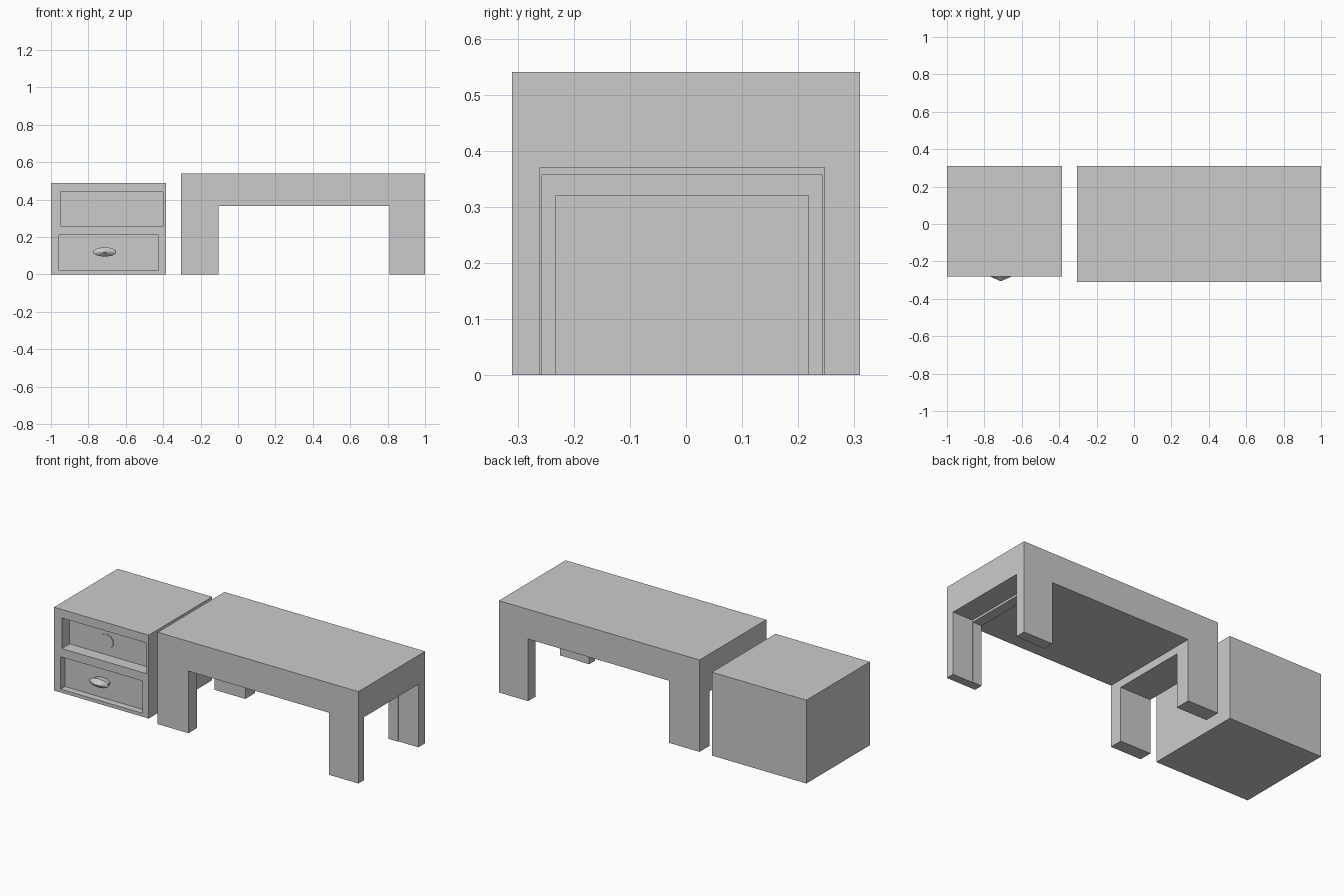
import bpy, bmesh
from math import radians
from mathutils import Matrix

if "Cube" in bpy.data.objects:
    bpy.data.objects.remove(bpy.data.objects["Cube"])


def add_mesh(name, bm):
    bmesh.ops.recalc_face_normals(bm, faces=bm.faces)
    mesh = bpy.data.meshes.new(name)
    bm.to_mesh(mesh)
    bm.free()
    obj = bpy.data.objects.new(name, mesh)
    bpy.context.collection.objects.link(obj)
    return obj


def box(name, x, y, z):
    bm = bmesh.new()
    bmesh.ops.create_cube(bm, size=1)
    for v in bm.verts:
        for i, (lo, hi) in enumerate((x, y, z)):
            v.co[i] = hi if v.co[i] > 0 else lo
    return add_mesh(name, bm)


def cut(target, name, x, y, z):
    cutter = box(name, x, y, z)
    cutter.hide_render = True
    cutter.hide_viewport = True
    cutter.display_type = 'WIRE'
    mod = target.modifiers.new(name, 'BOOLEAN')
    mod.operation = 'DIFFERENCE'
    mod.solver = 'EXACT'
    mod.object = cutter


def cone(name, segments, r1, r2, depth, loc, scale=(1, 1, 1)):
    # Cone or cylinder whose r2 end points to the front
    bm = bmesh.new()
    bmesh.ops.create_cone(bm, cap_ends=True, segments=segments,
                          radius1=r1, radius2=r2, depth=depth)
    m = (Matrix.Translation(loc) @ Matrix.Diagonal((*scale, 1))
         @ Matrix.Rotation(radians(90), 4, 'X'))
    bmesh.ops.transform(bm, matrix=m, verts=bm.verts)
    bmesh.ops.remove_doubles(bm, verts=bm.verts, dist=1e-5)
    return add_mesh(name, bm)


# Table: one block with openings cut between the four legs
table = box("table", (-0.305, 1.0), (-0.31, 0.31), (0, 0.54))
cut(table, "long_opening_cutter", (-0.105, 0.81), (-0.5, 0.5), (-0.1, 0.365))
cut(table, "left_opening_cutter", (-0.4, 0.0), (-0.232, 0.218), (-0.1, 0.32))
cut(table, "right_inner_cutter", (0.7, 0.9), (-0.257, 0.243), (-0.1, 0.357))
cut(table, "right_outer_cutter", (0.87, 1.1), (-0.26, 0.247), (-0.1, 0.37))

# Cabinet with two recessed drawer fronts
cabinet = box("cabinet", (-1.0, -0.385), (-0.28, 0.31), (0, 0.49))
cut(cabinet, "upper_drawer_cutter", (-0.95, -0.40), (-0.4, -0.207), (0.26, 0.44))
cut(cabinet, "lower_drawer_cutter", (-0.957, -0.425), (-0.4, -0.24), (0.02, 0.21))

# Upper drawer knob: a shallow disc
cone("upper_knob", 10, 0.044, 0.044, 0.008, (-0.707, -0.208, 0.34))

# Lower drawer handle: flattened pointed pull on a short tapering base
cone("lower_handle_base", 10, 0.05, 0.064, 0.042, (-0.712, -0.258, 0.12), (1, 1, 0.4))
cone("lower_handle_tip", 10, 0.064, 0.0, 0.027, (-0.712, -0.2925, 0.12), (1, 1, 0.4))
